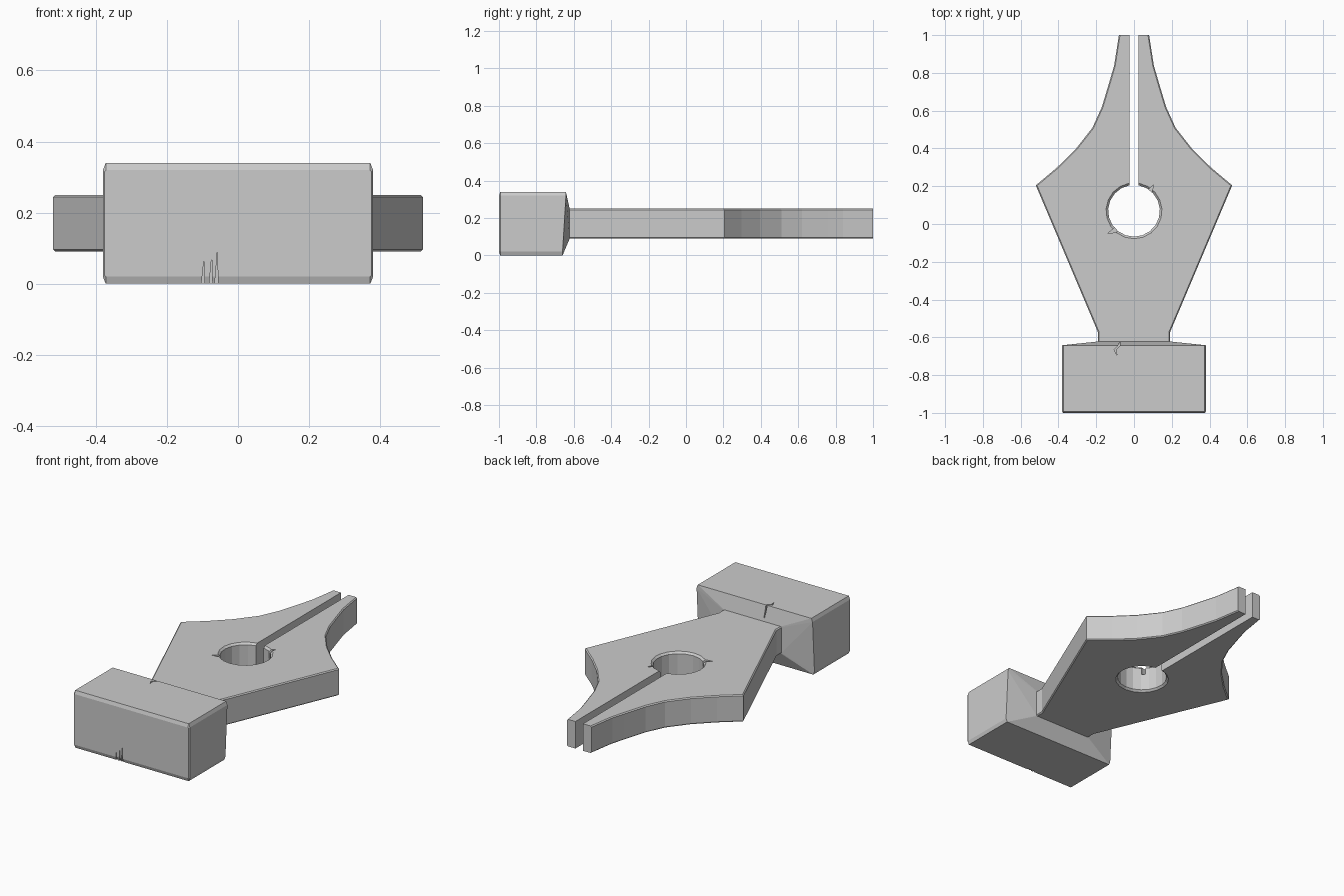
import bpy, bmesh
from math import sin, cos, asin, pi
from mathutils import Vector

cube = bpy.data.objects.get("Cube")
if cube:
    bpy.data.objects.remove(cube, do_unlink=True)

MID = 0.17      # height of the centre plane
HALF = 0.08     # half thickness of the nib

grey = bpy.data.materials.new("plain grey")
grey.use_nodes = True
colour = (0.6, 0.6, 0.6, 1)
grey.diffuse_color = colour
grey.node_tree.nodes["Principled BSDF"].inputs["Base Color"].default_value = colour


def finish(name, bm):
    """Turn a bmesh into a grey object."""
    bmesh.ops.recalc_face_normals(bm, faces=bm.faces)
    mesh = bpy.data.meshes.new(name)
    bm.to_mesh(mesh)
    bm.free()
    mesh.materials.append(grey)
    obj = bpy.data.objects.new(name, mesh)
    bpy.context.collection.objects.link(obj)
    return obj


def nick(target, name, outline, low, high):
    """Cut a small prism-shaped crack; low and high map outline points to 3D."""
    bm = bmesh.new()
    a = [bm.verts.new(low(p)) for p in outline]
    b = [bm.verts.new(high(p)) for p in outline]
    bm.faces.new(a)
    bm.faces.new(b)
    for i in range(len(a)):
        j = (i + 1) % len(a)
        bm.faces.new((a[i], a[j], b[j], b[i]))
    cutter = finish(name, bm)
    cutter.hide_render = True
    cutter.hide_set(True)
    cutter.display_type = 'WIRE'
    mod = target.modifiers.new(name, 'BOOLEAN')
    mod.operation = 'DIFFERENCE'
    mod.solver = 'EXACT'
    mod.object = cutter
    bpy.context.view_layer.objects.active = target
    bpy.ops.object.modifier_apply(modifier=name)
    bpy.data.objects.remove(cutter, do_unlink=True)


# Nib: half outline from neck to tip, down the slit, round the breather hole
SLIT, HOLE_Y, HOLE_R = 0.025, 0.07, 0.137
half = [(0.19, -0.64), (0.19, -0.575), (0.52, 0.205), (0.41, 0.297), (0.31, 0.395),
        (0.22, 0.51), (0.17, 0.62), (0.128, 0.76), (0.105, 0.84), (0.08, 1.0), (SLIT, 1.0)]
start = asin(SLIT / HOLE_R)
steps = 9
for i in range(steps + 1):
    t = start + (pi - start) * i / steps
    half.append((HOLE_R * sin(t), HOLE_Y + HOLE_R * cos(t)))
half[-1] = (0, HOLE_Y - HOLE_R)
outline = half + [(-x, y) for x, y in reversed(half[:-1])]

bm = bmesh.new()
bottom = bm.faces.new([bm.verts.new((x, y, MID - HALF)) for x, y in outline])
lifted = bmesh.ops.extrude_face_region(bm, geom=[bottom], use_keep_orig=True)
top_verts = [g for g in lifted["geom"] if isinstance(g, bmesh.types.BMVert)]
bmesh.ops.translate(bm, verts=top_verts, vec=(0, 0, 2 * HALF))
bmesh.ops.recalc_face_normals(bm, faces=bm.faces)


def rim(e, hole):
    a, b = (v.co for v in e.verts)
    if abs(a.z - b.z) > 0.01:
        return False
    mid = (a + b) / 2
    in_hole = (mid.xy - Vector((0, HOLE_Y))).length < HOLE_R + 0.005
    in_slit = abs(mid.x) < 0.06 and mid.y > 0.2
    return in_hole if hole else not in_hole and not in_slit


for hole, width in ((False, 0.006), (True, 0.011)):
    edges = [e for e in bm.edges if rim(e, hole)]
    bmesh.ops.bevel(bm, geom=edges, offset=width, segments=1, affect='EDGES')
nib = finish("nib", bm)

# Cracks at the hole rim
for label, pts in (("hole_crack_left", [(-0.09, -0.01), (-0.14, -0.05), (-0.10, -0.045), (-0.07, -0.03)]),
                   ("hole_crack_right", [(0.05, 0.17), (0.085, 0.19), (0.105, 0.21), (0.095, 0.17)])):
    nick(nib, label, pts, lambda p: (p[0], p[1], MID + HALF - 0.05),
         lambda p: (p[0], p[1], MID + HALF + 0.02))

# Block: chamfered sections lofted from the front face back to the neck
def section(y, hx, hz, cx, cz, low_y=None):
    pts = []
    for sx, sz, order in ((1, 1, 0), (-1, 1, 1), (-1, -1, 0), (1, -1, 1)):
        pair = [(sx * hx, sz * (hz - cz)), (sx * (hx - cx), sz * hz)]
        if order:
            pair.reverse()
        pts += [(x, low_y if low_y and z < 0 else y, MID + z) for x, z in pair]
    return pts


bm = bmesh.new()
rings = [[bm.verts.new(p) for p in s] for s in (
    section(-1.0, 0.375, 0.15, 0.004, 0.004),
    section(-0.993, 0.38, 0.17, 0.008, 0.02),
    section(-0.642, 0.38, 0.17, 0.008, 0.02, -0.66),
    section(-0.622, 0.19, HALF, 0.004, 0.004))]
bm.faces.new(rings[0])
bm.faces.new(rings[-1])
for a, b in zip(rings, rings[1:]):
    for i in range(len(a)):
        j = (i + 1) % len(a)
        bm.faces.new((a[i], a[j], b[j], b[i]))
bmesh.ops.triangulate(bm, faces=[f for f in bm.faces if f.calc_center_median().y > -0.66])
block = finish("block", bm)

# Three scratches at the foot of the front face
for i, (x, height) in enumerate(((-0.099, 0.065), (-0.077, 0.075), (-0.061, 0.092))):
    nick(block, "front_scratch", [(x - 0.005, -0.01), (x + 0.005, -0.01), (x + 0.003, height)],
         lambda p: (p[0], -1.02, p[1]), lambda p: (p[0], -0.985, p[1]))

# Jagged crack on the back top edge
nick(block, "back_crack", [(-0.07, -0.61), (-0.085, -0.645), (-0.105, -0.665), (-0.09, -0.695),
                           (-0.095, -0.665), (-0.075, -0.645)],
     lambda p: (p[0], p[1], 0.27), lambda p: (p[0], p[1], 0.36))
